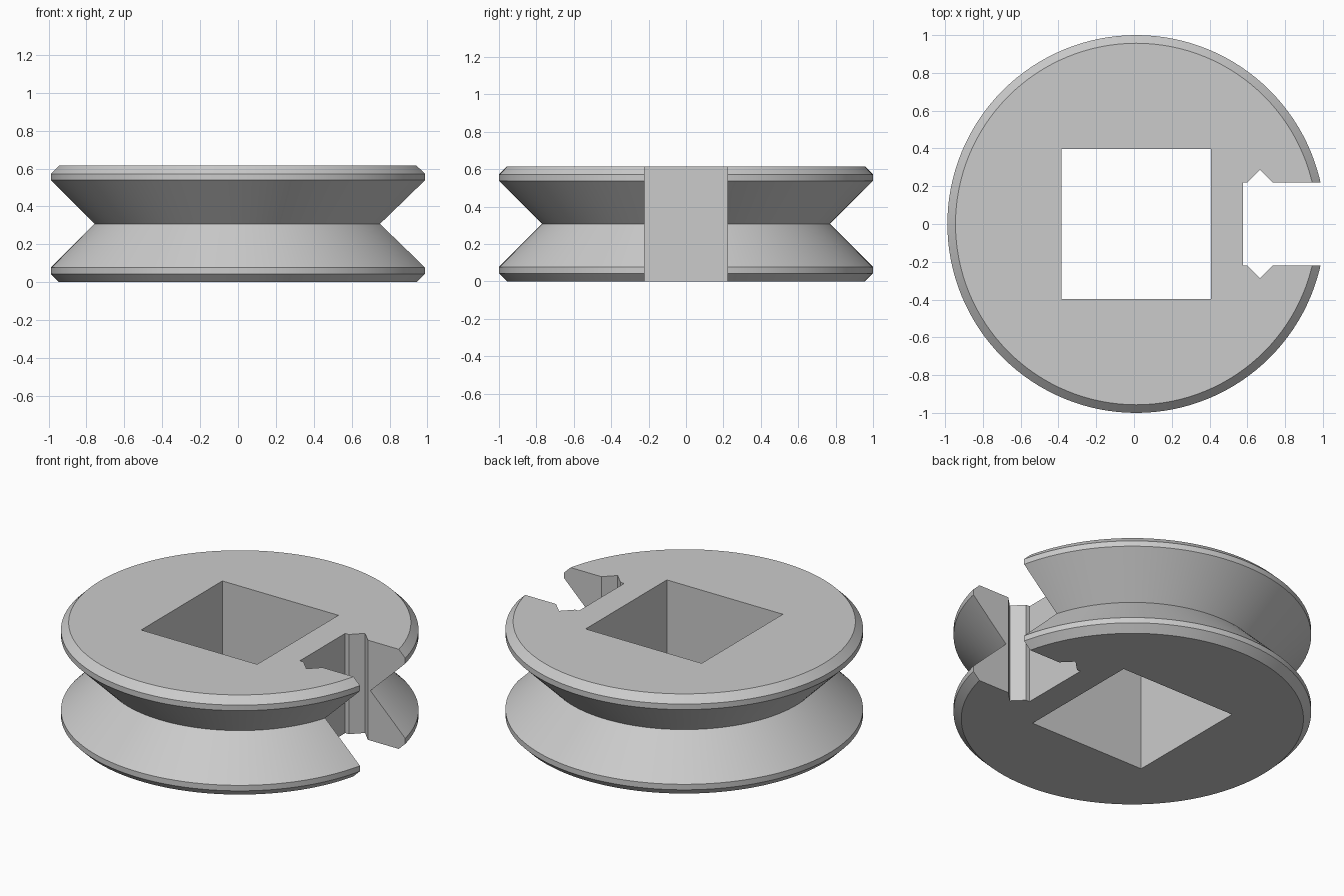
import bpy, bmesh, math

default_cube = bpy.data.objects.get("Cube")
if default_cube:
    bpy.data.objects.remove(default_cube, do_unlink=True)

HEIGHT = 0.615
CENTRE_X = 0.012
SEGMENTS = 128

grey = bpy.data.materials.new("plain grey")
grey.use_nodes = True
colour = (0.6, 0.6, 0.6, 1)
grey.diffuse_color = colour
grey.node_tree.nodes["Principled BSDF"].inputs["Base Color"].default_value = colour


def add_object(name, bm):
    bmesh.ops.recalc_face_normals(bm, faces=bm.faces)
    mesh = bpy.data.meshes.new(name)
    bm.to_mesh(mesh)
    bm.free()
    mesh.materials.append(grey)
    obj = bpy.data.objects.new(name, mesh)
    bpy.context.collection.objects.link(obj)
    return obj


def lathe(name, profile):
    """Stack rings of (radius, z) and cap both ends."""
    bm = bmesh.new()
    rings = []
    for radius, z in profile:
        angles = [math.tau * i / SEGMENTS for i in range(SEGMENTS)]
        rings.append([bm.verts.new((CENTRE_X + radius * math.cos(a),
                                    radius * math.sin(a), z)) for a in angles])
    for low, high in zip(rings, rings[1:]):
        for i in range(SEGMENTS):
            j = (i + 1) % SEGMENTS
            bm.faces.new((low[i], low[j], high[j], high[i]))
    bm.faces.new(rings[0])
    bm.faces.new(rings[-1])
    return add_object(name, bm)


def prism(name, outline):
    """Extrude an outline straight through the full height."""
    bm = bmesh.new()
    face = bm.faces.new([bm.verts.new((x, y, -0.2)) for x, y in outline])
    result = bmesh.ops.extrude_face_region(bm, geom=[face])
    verts = [g for g in result["geom"] if isinstance(g, bmesh.types.BMVert)]
    bmesh.ops.translate(bm, verts=verts, vec=(0, 0, HEIGHT + 0.4))
    return add_object(name, bm)


# Grooved wheel with chamfered rims, symmetric about mid height
lower = [(0.957, 0), (1, 0.043), (1, 0.077)]
upper = [(r, HEIGHT - z) for r, z in reversed(lower)]
wheel = lathe("grooved_wheel", lower + [(0.77, HEIGHT / 2)] + upper)

# Square centre hole
h = 0.396
square = prism("square_hole_cutter", [(CENTRE_X + sx * h, sy * h)
               for sx, sy in ((-1, -1), (1, -1), (1, 1), (-1, 1))])

# Side slot with a V notch in each wall
wall = [(0.577, 0.221), (0.602, 0.221), (0.667, 0.286), (0.732, 0.221), (1.3, 0.221)]
slot = prism("side_slot_cutter", wall + [(x, -y) for x, y in reversed(wall)])

for cutter in (square, slot):
    cut = wheel.modifiers.new(cutter.name, "BOOLEAN")
    cut.operation = "DIFFERENCE"
    cut.solver = "EXACT"
    cut.object = cutter

# Apply the cuts and remove the cutters
bpy.context.view_layer.update()
evaluated = wheel.evaluated_get(bpy.context.evaluated_depsgraph_get())
cut_mesh = bpy.data.meshes.new_from_object(evaluated)
wheel.modifiers.clear()
wheel.data = cut_mesh
for cutter in (square, slot):
    bpy.data.objects.remove(cutter, do_unlink=True)

# Smooth round surfaces, sharp edges
bpy.ops.object.select_all(action="DESELECT")
wheel.select_set(True)
bpy.context.view_layer.objects.active = wheel
bpy.ops.object.shade_smooth_by_angle(angle=math.radians(25))
